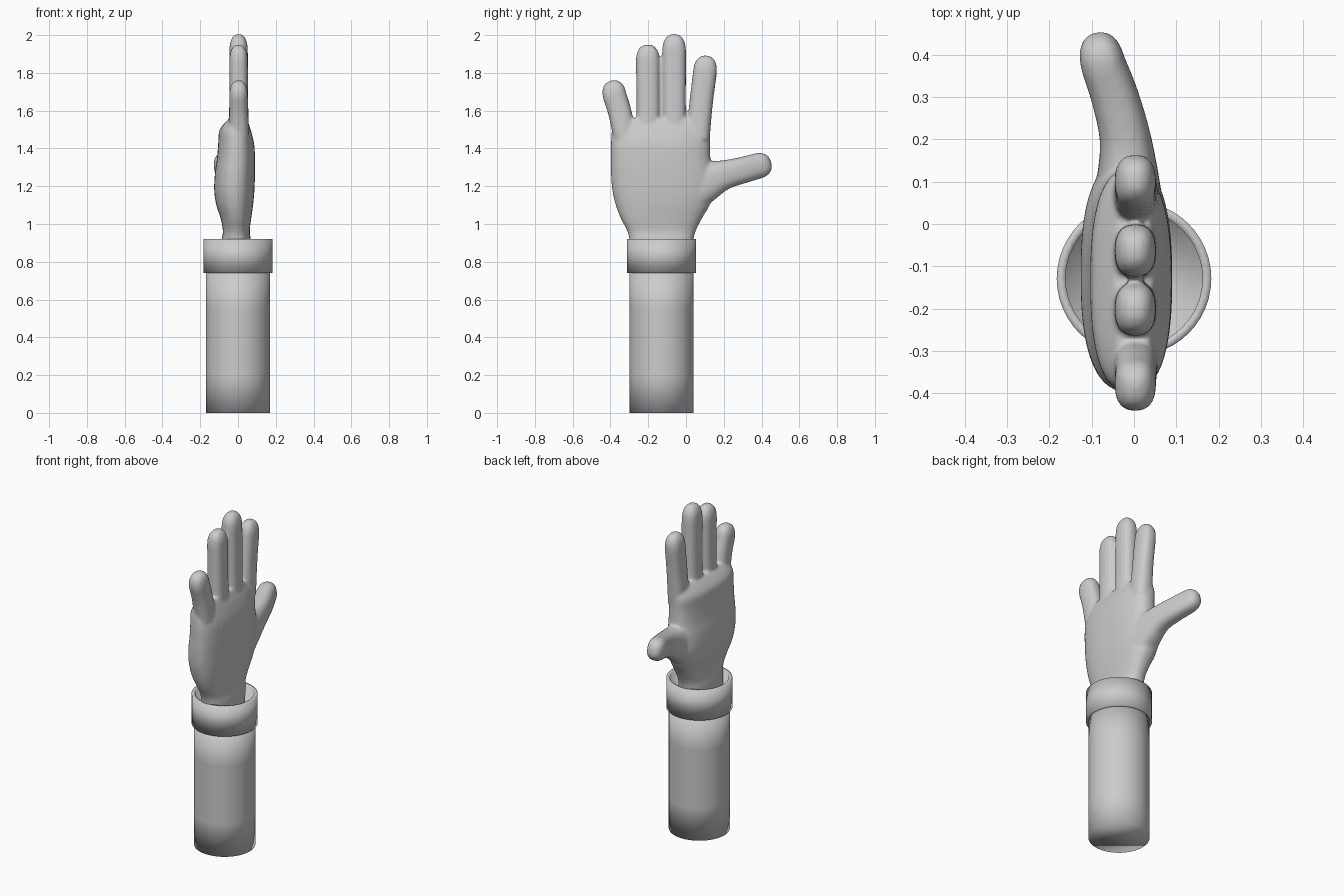
import bpy, bmesh, math
from mathutils import Vector

if "Cube" in bpy.data.objects:
    bpy.data.objects.remove(bpy.data.objects["Cube"])

grey = bpy.data.materials.new("light grey")
grey.diffuse_color = (0.6, 0.6, 0.6, 1)
grey.use_nodes = True
grey.node_tree.nodes["Principled BSDF"].inputs["Base Color"].default_value = grey.diffuse_color
ARM_Y = -0.129


def make_object(name, bm):
    bmesh.ops.recalc_face_normals(bm, faces=bm.faces)
    mesh = bpy.data.meshes.new(name)
    bm.to_mesh(mesh)
    bm.free()
    mesh.materials.append(grey)
    mesh.shade_smooth()
    ob = bpy.data.objects.new(name, mesh)
    bpy.context.collection.objects.link(ob)
    return ob


def resample(rows, steps=5):
    """Catmull-Rom interpolation through rows of numbers."""
    out = []
    for i in range(len(rows) - 1):
        a, b = rows[max(i - 1, 0)], rows[i]
        c, d = rows[i + 1], rows[min(i + 2, len(rows) - 1)]
        for s in range(steps):
            t = s / steps
            out.append([0.5 * (2 * q + (r - p) * t + (2 * p - 5 * q + 4 * r - w) * t * t
                               + (3 * q - p - 3 * r + w) * t ** 3)
                        for p, q, r, w in zip(a, b, c, d)])
    return out + [list(rows[-1])]


def loft(bm, sections, power=2.0, n=32):
    """Skin superellipse sections: (centre, half-axis u, half-axis v)."""
    rings = []
    for centre, u, v in sections:
        ring = []
        for k in range(n):
            a = 2 * math.pi * k / n
            c, s = math.cos(a), math.sin(a)
            ring.append(bm.verts.new(
                centre + u * math.copysign(abs(c) ** (2 / power), c)
                + v * math.copysign(abs(s) ** (2 / power), s)))
        rings.append(ring)
    for r0, r1 in zip(rings, rings[1:]):
        for k in range(n):
            bm.faces.new((r0[k], r0[(k + 1) % n], r1[(k + 1) % n], r1[k]))
    bm.faces.new(rings[0][::-1])
    bm.faces.new(rings[-1])


def digit(bm, rows, tip):
    """Rounded finger; rows: (x, y, z, half depth in x, half width)."""
    rows = resample(rows)
    last = Vector(rows[-1][:3])
    end = Vector(tip) - last
    for t in (0.3, 0.55, 0.75, 0.9, 0.97, 1.0):
        k = max((1 - t ** 2.4) ** (1 / 2.4), 0.12)
        rows.append([*(last + end * t), rows[-1][3], rows[-1][4], k])
    sections = []
    for i, r in enumerate(rows):
        d = Vector(rows[min(i + 1, len(rows) - 1)][:3]) - Vector(rows[max(i - 1, 0)][:3])
        side = Vector((1, 0, 0)).cross(d).normalized()
        depth = d.cross(side).normalized()
        k = r[5] if len(r) > 5 else 1
        sections.append((Vector(r[:3]), depth * r[3] * k, side * r[4] * k))
    loft(bm, sections, 2.5)


# hand: palm sections (z, y min, y max, x min, x max)
hand = bmesh.new()
palm = [(0.76, -0.29, 0.03, -0.09, 0.07), (0.90, -0.298, 0.038, -0.088, 0.07),
        (0.96, -0.31, 0.05, -0.08, 0.062), (1.03, -0.345, 0.085, -0.092, 0.07),
        (1.10, -0.372, 0.125, -0.115, 0.08), (1.18, -0.39, 0.15, -0.126, 0.087),
        (1.27, -0.397, 0.145, -0.122, 0.09), (1.34, -0.397, 0.13, -0.112, 0.09),
        (1.42, -0.397, 0.127, -0.105, 0.086), (1.49, -0.393, 0.127, -0.10, 0.07),
        (1.53, -0.383, 0.12, -0.075, 0.056), (1.56, -0.35, 0.10, -0.045, 0.045)]
loft(hand, [(Vector(((x0 + x1) / 2, (y0 + y1) / 2, z)),
             Vector(((x1 - x0) / 2, 0, 0)), Vector((0, (y1 - y0) / 2, 0)))
            for z, y0, y1, x0, x1 in resample(palm)], 2.5, 48)

# fingers: (base y, base z), (middle y, z), (upper y, z), (tip y, z)
for base, mid, top, tip in (
        ((-0.322, 1.46), (-0.35, 1.59), (-0.378, 1.68), (-0.392, 1.76)),
        ((-0.200, 1.45), (-0.200, 1.65), (-0.202, 1.86), (-0.203, 1.95)),
        ((-0.064, 1.45), (-0.063, 1.65), (-0.063, 1.91), (-0.063, 2.006)),
        ((0.063, 1.45), (0.08, 1.64), (0.100, 1.80), (0.108, 1.892))):
    digit(hand, [(0.003, *base, 0.055, 0.062), (0.004, *mid, 0.05, 0.062),
                 (0.003, *top, 0.049, 0.063)], (0.003, *tip))

# thumb
digit(hand, [(-0.015, 0.04, 1.19, 0.085, 0.12), (-0.015, 0.13, 1.235, 0.07, 0.10),
             (-0.022, 0.21, 1.262, 0.06, 0.077), (-0.045, 0.30, 1.285, 0.056, 0.07),
             (-0.072, 0.375, 1.306, 0.053, 0.068)], (-0.092, 0.45, 1.325))
hand_ob = make_object("hand", hand)

# fuse palm and digits into one soft skin
fuse = hand_ob.modifiers.new("fuse", 'REMESH')
fuse.mode = 'VOXEL'
fuse.voxel_size = 0.008
fuse.use_smooth_shade = True
soften = hand_ob.modifiers.new("soften", 'SMOOTH')
soften.factor = 0.5
soften.iterations = 8


def lathe(name, profile, n=48):
    """Revolve a closed (radius, z) profile about the arm axis."""
    bm = bmesh.new()
    rings = [[bm.verts.new((r * math.cos(2 * math.pi * k / n),
                            ARM_Y + r * math.sin(2 * math.pi * k / n), z))
              for k in range(n)] for r, z in profile]
    for r0, r1 in zip(rings, rings[1:]):
        for k in range(n):
            bm.faces.new((r0[k], r0[(k + 1) % n], r1[(k + 1) % n], r1[k]))
    bm.faces.new(rings[0][::-1])
    bm.faces.new(rings[-1])
    return make_object(name, bm)


# sleeve with soft-shaded ends, and the open cuff
lathe("sleeve", [(0.17, 0), (0.17, 0.2), (0.17, 0.55), (0.17, 0.76)])
lathe("cuff", [(0.165, 0.74), (0.183, 0.74), (0.183, 0.92), (0.162, 0.92), (0.162, 0.80)])
